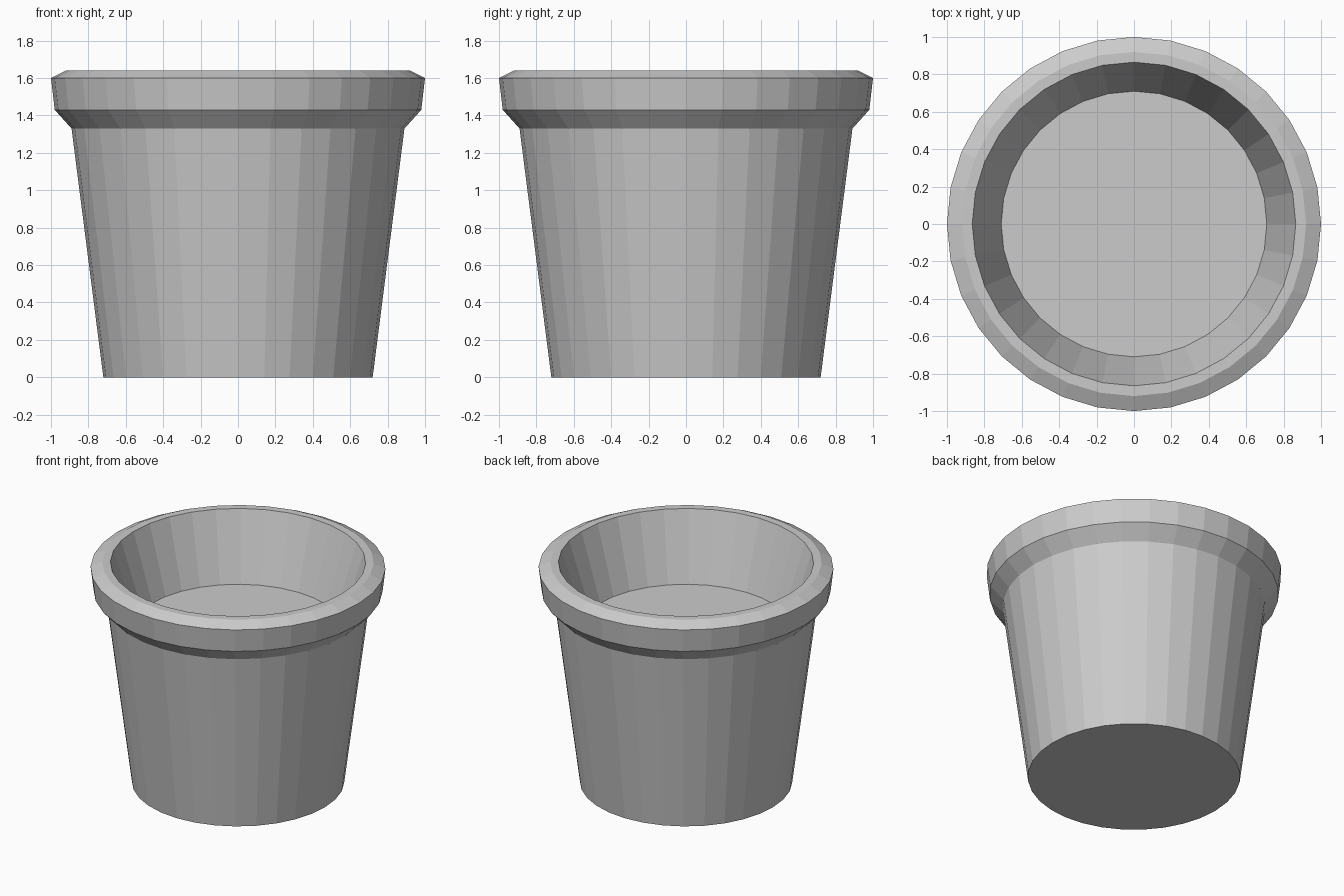
import bpy
import bmesh
from math import cos, sin, tau

if "Cube" in bpy.data.objects:
    bpy.data.objects.remove(bpy.data.objects["Cube"])

SIDES = 32

# Profile (radius, height): base, tapered wall, flared rim, lip, raised inner floor
PROFILE = [
    (0.72, 0.00), (0.89, 1.33), (0.98, 1.43), (1.00, 1.60),
    (0.92, 1.64), (0.865, 1.64), (0.71, 1.145),
]


def ring(bm, radius, z):
    return [bm.verts.new((radius * cos(tau * i / SIDES), radius * sin(tau * i / SIDES), z))
            for i in range(SIDES)]


bm = bmesh.new()
rings = [ring(bm, r, z) for r, z in PROFILE]

# Walls between neighbouring rings
for low, high in zip(rings, rings[1:]):
    for i in range(SIDES):
        j = (i + 1) % SIDES
        bm.faces.new((low[i], low[j], high[j], high[i]))

# Closed underside and inner floor
bm.faces.new(rings[0][::-1])
bm.faces.new(rings[-1])

mesh = bpy.data.meshes.new("plant_pot")
bm.to_mesh(mesh)
bm.free()
pot = bpy.data.objects.new("plant_pot", mesh)
bpy.context.collection.objects.link(pot)
